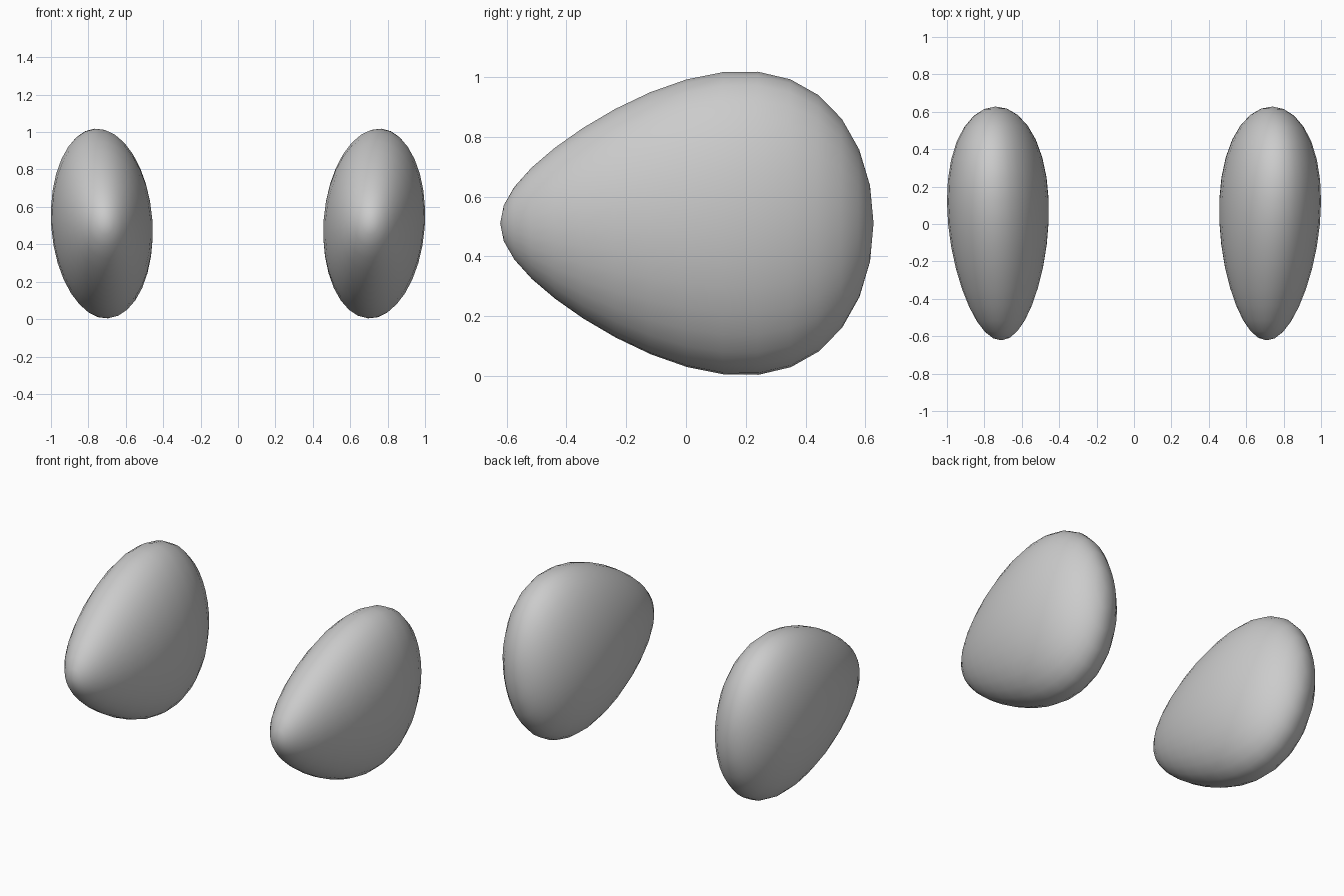
import bpy, bmesh
from math import radians
from mathutils import Matrix, Vector

if "Cube" in bpy.data.objects:
    bpy.data.objects.remove(bpy.data.objects["Cube"])

HALF = Vector((0.272, 0.625, 0.507))   # half width, length, height
CENTRE = Vector((0.725, 0.003, 0.511))


def pod(name, side):
    # Sphere with poles along y, tapered toward the front
    bm = bmesh.new()
    bmesh.ops.create_uvsphere(bm, u_segments=32, v_segments=16, radius=1)
    bm.transform(Matrix.Rotation(radians(90), 4, 'X'))
    for v in bm.verts:
        y = v.co.y * HALF.y
        v.co = Vector((v.co.x * HALF.x * (0.985 + 0.25 * y), y,
                       v.co.z * HALF.z * (0.952 + 0.557 * y)))
    # Slight outward lean and toe-in, opposite on each side
    bm.transform(Matrix.Rotation(radians(-1.5 * side), 4, 'Z')
                 @ Matrix.Rotation(radians(4 * side), 4, 'Y'))
    bmesh.ops.translate(bm, verts=bm.verts,
                        vec=(CENTRE.x * side, CENTRE.y, CENTRE.z))
    bmesh.ops.recalc_face_normals(bm, faces=bm.faces)
    for f in bm.faces:
        f.smooth = True
    me = bpy.data.meshes.new(name)
    bm.to_mesh(me)
    bm.free()
    bpy.context.collection.objects.link(bpy.data.objects.new(name, me))


pod("right_pod", 1)
pod("left_pod", -1)
